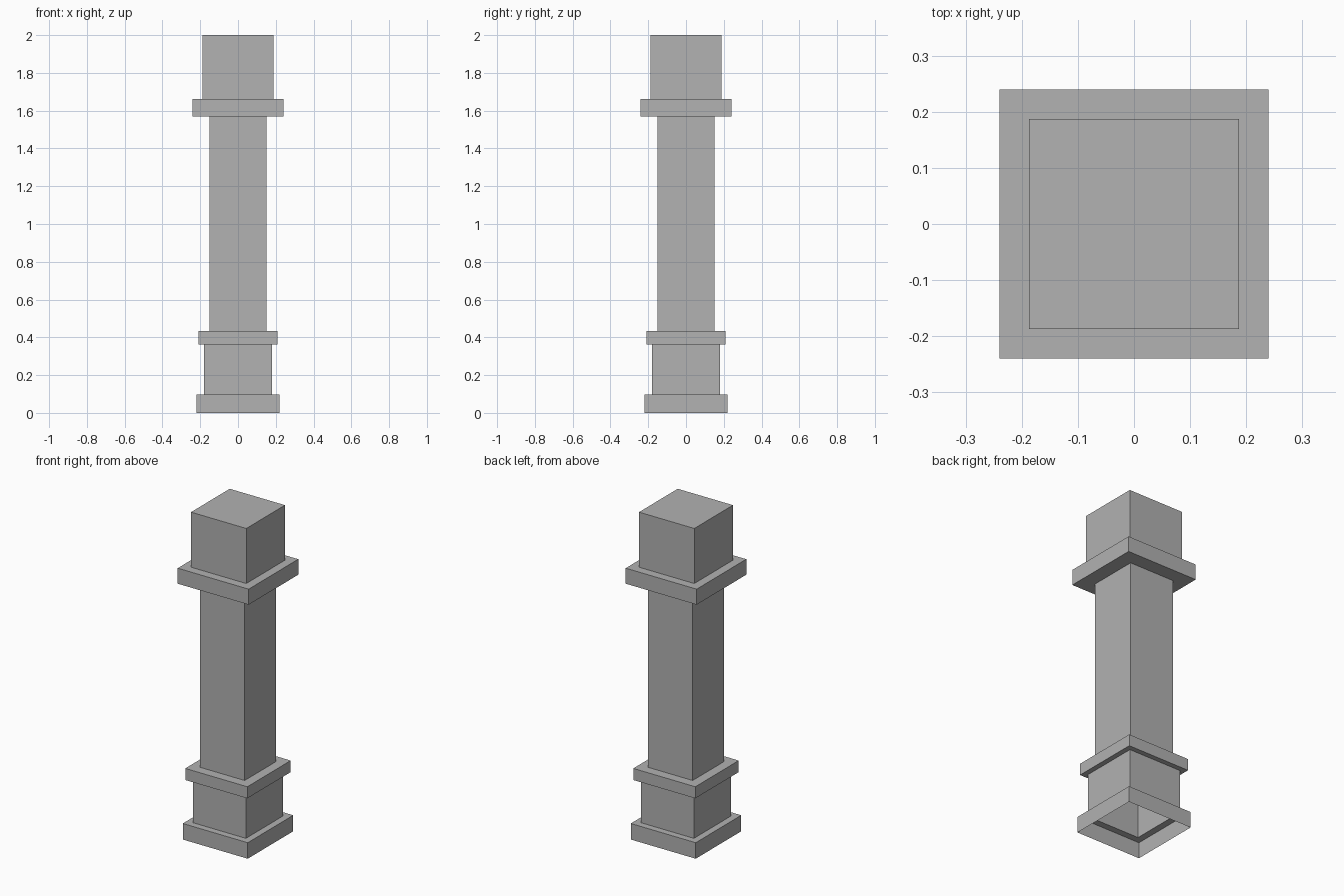
import bpy
import bmesh

# Remove the default cube only
cube = bpy.data.objects.get("Cube")
if cube:
    bpy.data.objects.remove(cube, do_unlink=True)

# Single stone colour
STONE = (0.445, 0.445, 0.445, 1.0)
stone = bpy.data.materials.new("grey_stone")
stone.use_nodes = True
stone.diffuse_color = STONE
stone.node_tree.nodes["Principled BSDF"].inputs["Base Color"].default_value = STONE

# Square sections from the ground up: name, half width, top height
SECTIONS = [
    ("base_plinth", 0.22, 0.098),
    ("pedestal", 0.179, 0.363),
    ("lower_band", 0.21, 0.434),
    ("shaft", 0.151, 1.568),
    ("capital_slab", 0.24, 1.663),
    ("top_block", 0.187, 2.0),
]
CORNERS = [(-1, -1), (1, -1), (1, 1), (-1, 1)]


def square_shell(name, profile, capped):
    """Stack square rings along a (half width, height) profile, open below."""
    bm = bmesh.new()
    rings = [[bm.verts.new((x * half, y * half, z)) for x, y in CORNERS]
             for half, z in profile]
    for low, high in zip(rings, rings[1:]):
        for i in range(4):
            j = (i + 1) % 4
            bm.faces.new((low[i], low[j], high[j], high[i]))
    if capped:
        bm.faces.new(rings[-1])
    mesh = bpy.data.meshes.new(name)
    bm.to_mesh(mesh)
    bm.free()
    mesh.materials.append(stone)
    obj = bpy.data.objects.new(name, mesh)
    bpy.context.collection.objects.link(obj)
    return obj


# Each section is a hollow wall plus the ledge that meets the next section
bottom = 0.0
for index, (name, half, top) in enumerate(SECTIONS):
    profile = [(half, bottom), (half, top)]
    last = index == len(SECTIONS) - 1
    if not last:
        profile.append((SECTIONS[index + 1][1], top))
    square_shell(name, profile, last)
    bottom = top
